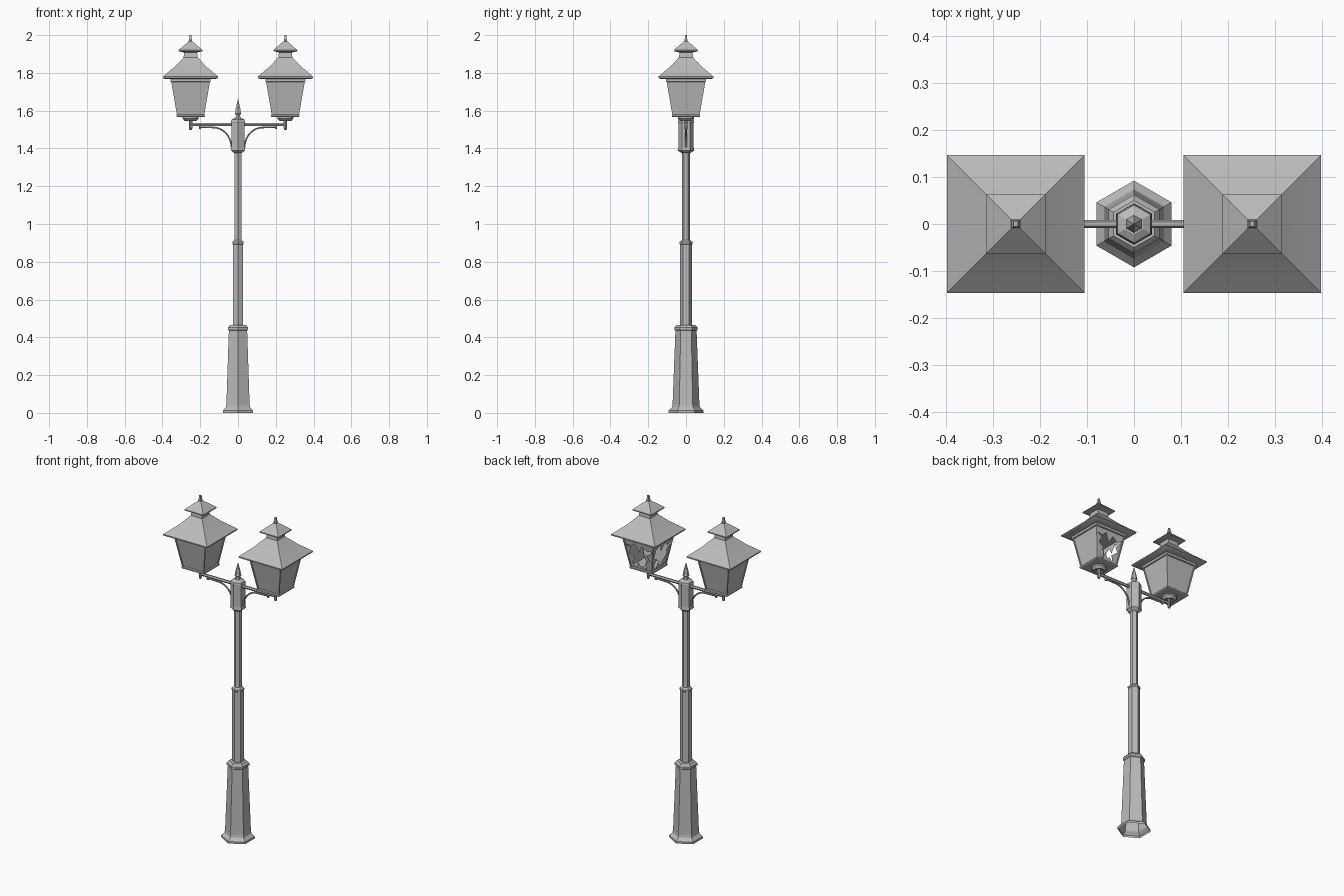
import bpy, bmesh
from math import pi, cos, sin, sqrt, radians
from mathutils import Vector, Matrix

cube = bpy.data.objects.get("Cube")
if cube:
    bpy.data.objects.remove(cube, do_unlink=True)

# Single painted-metal colour
grey = bpy.data.materials.new("lamp grey")
grey.use_nodes = True
GREY = (0.5, 0.5, 0.5, 1)
grey.diffuse_color = GREY
grey.node_tree.nodes["Principled BSDF"].inputs["Base Color"].default_value = GREY


def add_object(name, bm, smooth=0):
    mesh = bpy.data.meshes.new(name)
    bm.to_mesh(mesh)
    bm.free()
    mesh.materials.append(grey)
    obj = bpy.data.objects.new(name, mesh)
    bpy.context.collection.objects.link(obj)
    if smooth:
        bpy.ops.object.select_all(action='DESELECT')
        obj.select_set(True)
        bpy.context.view_layer.objects.active = obj
        bpy.ops.object.shade_smooth_by_angle(angle=radians(smooth))
    return obj


def turned(name, profile, sides, x=0, caps=(True, True), smooth=0):
    """Stack rings of (radius, height); square parts give half widths."""
    bm = bmesh.new()
    scale, turn = (sqrt(2), pi / 4) if sides == 4 else (1, pi / 2)
    rings = []
    for r, z in profile:
        angles = [turn + 2 * pi * i / sides for i in range(sides)]
        rings.append([bm.verts.new((x + r * scale * cos(a), r * scale * sin(a), z)) for a in angles])
    for low, high in zip(rings, rings[1:]):
        for i in range(sides):
            j = (i + 1) % sides
            bm.faces.new((low[i], low[j], high[j], high[i]))
    if caps[0]:
        bm.faces.new(rings[0][::-1])
    if caps[1]:
        bm.faces.new(rings[-1])
    return add_object(name, bm, smooth)


def tube(name, points, radius, sides=6):
    """Sweep a round section along a path in the xz plane."""
    bm = bmesh.new()
    pts = [Vector(p) for p in points]
    rings = []
    for i, p in enumerate(pts):
        d = (pts[min(i + 1, len(pts) - 1)] - pts[max(i - 1, 0)]).normalized()
        side = Vector((0, 1, 0))
        up = d.cross(side)
        rings.append([bm.verts.new(p + radius * (cos(a) * side + sin(a) * up))
                      for a in [2 * pi * k / sides for k in range(sides)]])
    for a, b in zip(rings, rings[1:]):
        for i in range(sides):
            bm.faces.new((a[i], a[(i + 1) % sides], b[(i + 1) % sides], b[i]))
    bm.faces.new(rings[0])
    bm.faces.new(rings[-1])
    bmesh.ops.recalc_face_normals(bm, faces=bm.faces)
    return add_object(name, bm, 50)


# Six-sided post, open underneath
turned("post_base", [(.092, 0), (.092, .012), (.074, .03), (.071, .045), (.056, .435),
                     (.062, .44), (.062, .452), (.05, .465), (.03, .466)], 6, caps=(False, True))
turned("lower_pole", [(.032, .46), (.032, .892), (.035, .895), (.035, .905), (.022, .915)], 6)
turned("upper_pole", [(.022, .91), (.022, 1.385)], 6)
turned("hub", [(.022, 1.375), (.034, 1.382), (.044, 1.39), (.041, 1.405), (.041, 1.535),
               (.043, 1.54), (.04, 1.552), (.022, 1.562)], 6)
turned("post_finial", [(.015, 1.56), (.013, 1.575), (.019, 1.585), (.016, 1.595),
                       (.014, 1.61), (.001, 1.66)], 6)

# Lantern pane geometry
Z_LOW, Z_HIGH, W_LOW, W_HIGH = 1.577, 1.757, .068, .099
WHOLE = [[(0, 0), (1, 0), (1, 1), (0, 1)]]
SHARDS = [
    [(0, 0), (.25, 0), (.14, .2), (.3, .38), (.1, .5), (.2, .72), (0, .8)],
    [(.25, 0), (.8, 0), (.62, .16), (.5, .1), (.4, .26)],
    [(.8, 0), (1, 0), (1, .7), (.78, .55), (.9, .4), (.68, .24)],
    [(0, .8), (.22, .76), (.36, .88), (.48, .6), (.62, .84), (.8, .7), (1, .82), (1, 1), (0, 1)],
]


def pane(name, x, turn, pieces):
    bm = bmesh.new()
    rot = Matrix.Rotation(turn, 3, 'Z')
    for piece in pieces:
        verts = []
        for u, v in piece:
            w = W_LOW + (W_HIGH - W_LOW) * v
            p = rot @ Vector(((2 * u - 1) * w, -w, Z_LOW + (Z_HIGH - Z_LOW) * v))
            verts.append(bm.verts.new(p + Vector((x, 0, 0))))
        bm.faces.new(verts)
    add_object(name, bm)


def lantern(side, s):
    x = .251 * s
    # Roof, chimney cap and finial
    turned(side + "_roof", [(.1, 1.767), (.138, 1.769), (.146, 1.774), (.146, 1.781), (.085, 1.832),
                            (.037, 1.882), (.034, 1.915)], 4, x, smooth=30)
    turned(side + "_cap", [(.034, 1.908), (.063, 1.915), (.063, 1.921), (.03, 1.95), (.01, 1.967)],
           4, x, smooth=30)
    turned(side + "_finial", [(.007, 1.96), (.009, 1.975), (.006, 1.98), (.005, 2)], 4, x)
    # Frame, with a tapered bar on each corner
    turned(side + "_top_frame", [(.1, 1.752), (.106, 1.754), (.106, 1.768)], 4, x)
    turned(side + "_base_plate", [(.07, 1.566), (.075, 1.569), (.075, 1.577), (.07, 1.581)], 4, x)
    for i in range(4):
        bar = turned(side + "_corner_bar_" + str(i + 1), [(.004, Z_LOW), (.004, Z_HIGH)], 4)
        dx, dy = (1, 1, -1, -1)[i], (1, -1, -1, 1)[i]
        for v in bar.data.vertices:
            w = W_LOW if v.co.z < (Z_LOW + Z_HIGH) / 2 else W_HIGH
            v.co.x += x + dx * w
            v.co.y += dy * w
    # Panes, two of them smashed on one lantern
    for i, face in enumerate(("front", "right", "back", "left")):
        smashed = s > 0 and face in ("back", "left")
        pane(side + "_" + face + "_pane", x, i * pi / 2, SHARDS if smashed else WHOLE)
    # Bulb, cup and mounting stem
    turned(side + "_bulb", [(.015, 1.58), (.015, 1.61), (.03, 1.645), (.028, 1.67), (.012, 1.688)],
           10, x, smooth=50)
    turned(side + "_cup", [(.02, 1.552), (.022, 1.545), (.03, 1.545), (.042, 1.558), (.042, 1.568)],
           12, x, smooth=40)
    turned(side + "_stem", [(.006, 1.498), (.009, 1.505), (.009, 1.555)], 8, x)
    # Arm with a curved brace ending in a small drop
    tube(side + "_arm", [(s * .03, 0, 1.526), (s * .257, 0, 1.526)], .009)
    tube(side + "_brace_end", [(s * .202, 0, 1.503), (s * .202, 0, 1.522)], .006)
    arc = [(s * (.13 - .095 * sin(t)), 0, 1.405 + .106 * cos(t))
           for t in [k * pi / 16 for k in range(9)]]
    tube(side + "_brace", [(s * .202, 0, 1.513)] + arc, .005)


for side, s in (("left", 1), ("right", -1)):
    lantern(side, s)
